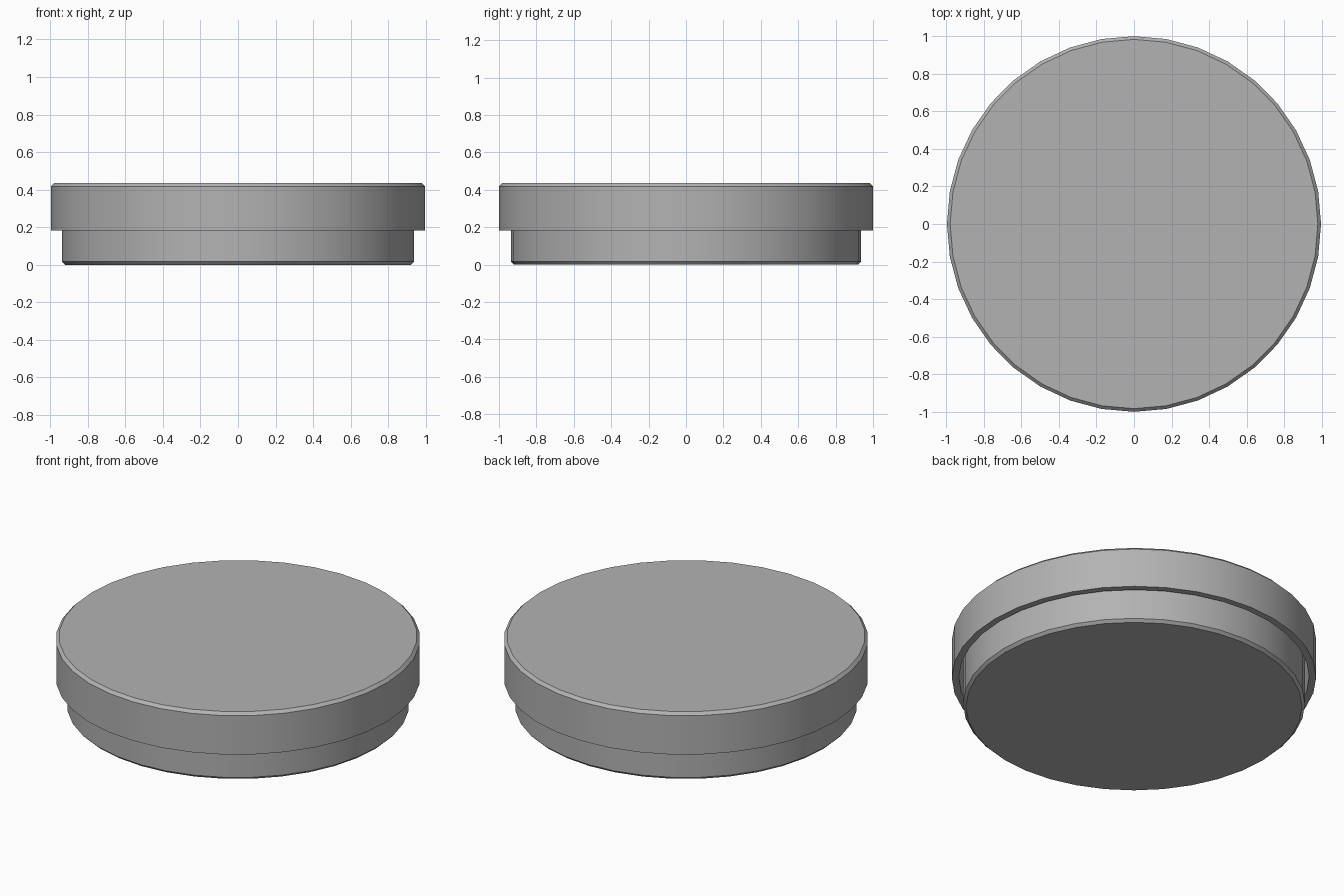
import bpy, bmesh, math

if "Cube" in bpy.data.objects:
    bpy.data.objects.remove(bpy.data.objects["Cube"])

SIDES = 36

grey = bpy.data.materials.new("dark_grey")
grey.diffuse_color = (0.45, 0.45, 0.45, 1)
grey.use_nodes = True
grey.node_tree.nodes["Principled BSDF"].inputs["Base Color"].default_value = grey.diffuse_color


def lathe(name, profile, x_scale=1.0):
    """Revolve a (radius, z) profile around z and close both ends with discs."""
    bm = bmesh.new()
    rings = [[bm.verts.new((x_scale * r * math.cos(math.tau * i / SIDES),
                            r * math.sin(math.tau * i / SIDES), z))
              for i in range(SIDES)] for r, z in profile]
    bm.faces.new(rings[0])
    bm.faces.new(rings[-1])
    for a, b in zip(rings, rings[1:]):
        for i in range(SIDES):
            j = (i + 1) % SIDES
            bm.faces.new((a[i], a[j], b[j], b[i]))
    bmesh.ops.recalc_face_normals(bm, faces=bm.faces)
    mesh = bpy.data.meshes.new(name)
    bm.to_mesh(mesh)
    bm.free()
    mesh.materials.append(grey)
    obj = bpy.data.objects.new(name, mesh)
    bpy.context.collection.objects.link(obj)
    bpy.ops.object.select_all(action='DESELECT')
    obj.select_set(True)
    bpy.context.view_layer.objects.active = obj
    bpy.ops.object.shade_smooth_by_angle(angle=math.radians(30))
    return obj


# Shallow dish, open at the top, with a bevelled foot
lathe("dish_base", [(0.92, 0), (0.936, 0.016), (0.936, 0.39),
                    (0.902, 0.39), (0.902, 0.035)])

# Loose cap fitted over the dish, leaving a narrow gap around it
lathe("dish_lid", [(0.983, 0.435), (1.0, 0.418), (1.0, 0.183),
                   (0.961, 0.183), (0.961, 0.4)], x_scale=0.996)
